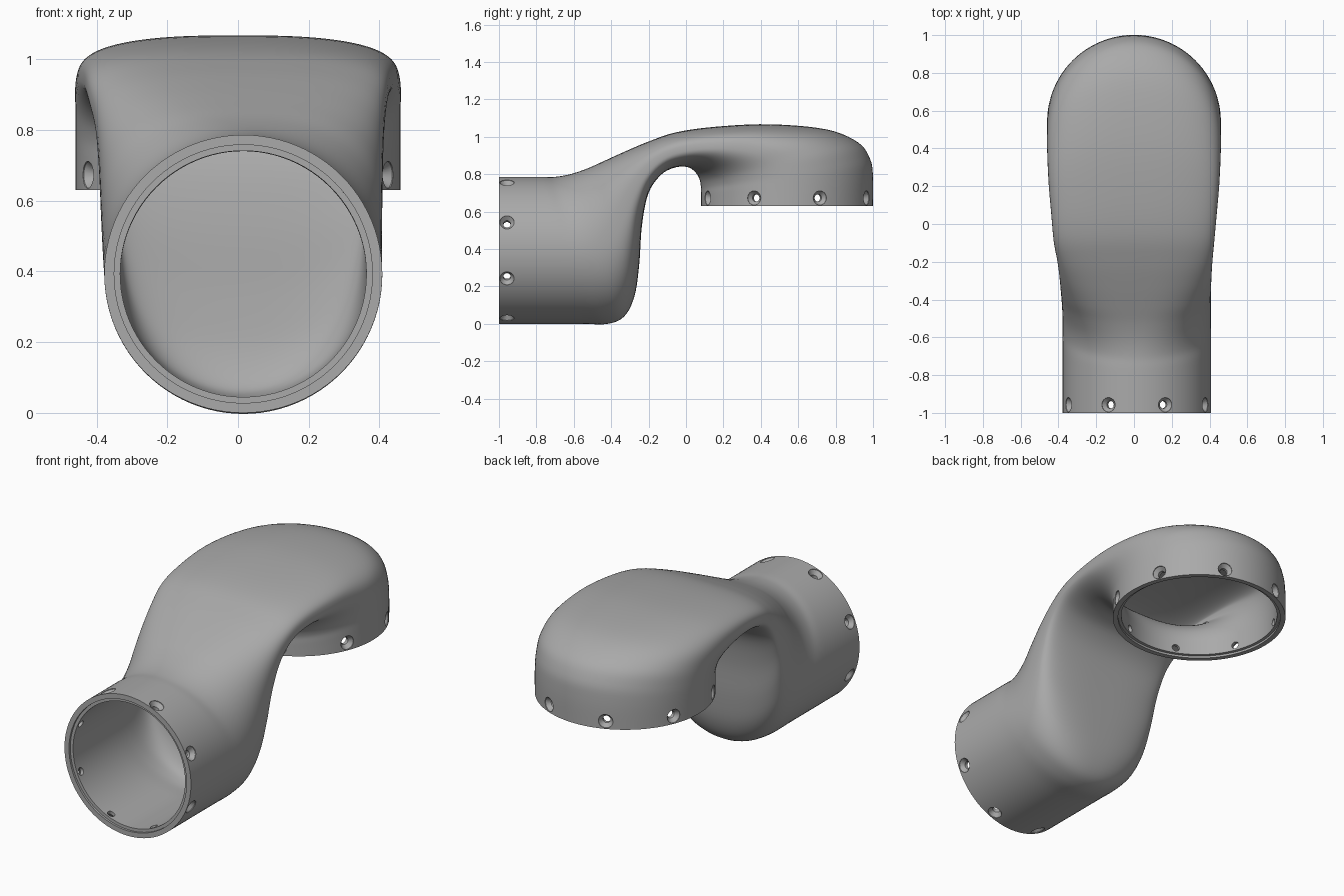
import bpy
import bmesh
import math
from mathutils import Vector, Matrix

if "Cube" in bpy.data.objects:
    bpy.data.objects.remove(bpy.data.objects["Cube"], do_unlink=True)

SIDES = 96
WALL = 0.045
FRONT_CENTRE, FRONT_RADIUS = Vector((0.015, -1, 0.393)), 0.393
CUP_CENTRE, CUP_RADIUS = Vector((0, 0.54, 0.63)), 0.46

grey = bpy.data.materials.new("matte grey")
grey.use_nodes = True
grey.diffuse_color = (0.4, 0.4, 0.4, 1)
grey.node_tree.nodes["Principled BSDF"].inputs["Base Color"].default_value = grey.diffuse_color


def skin(name, rings, open_ends=False):
    """Bridge equal rings of points into a tube, capped unless open."""
    bm = bmesh.new()
    loops = [[bm.verts.new(p) for p in ring] for ring in rings]
    count = len(loops[0])
    for a, b in zip(loops, loops[1:]):
        for i in range(count):
            j = (i + 1) % count
            bm.faces.new((a[i], a[j], b[j], b[i]))
    caps = [bm.faces.new(loops[0]), bm.faces.new(loops[-1])]
    bmesh.ops.recalc_face_normals(bm, faces=bm.faces)
    if open_ends:
        bmesh.ops.delete(bm, geom=caps, context='FACES_ONLY')
    mesh = bpy.data.meshes.new(name)
    bm.to_mesh(mesh)
    bm.free()
    mesh.materials.append(grey)
    obj = bpy.data.objects.new(name, mesh)
    bpy.context.collection.objects.link(obj)
    return obj


def power(v, n):
    return math.copysign(abs(v) ** (2 / n), v)


def section(y0, z0, y1, z1, half_width, squareness, x):
    """Tilted superellipse spanning an underside point and a top point."""
    low, high = Vector((x, y0, z0)), Vector((x, y1, z1))
    middle, half = (low + high) / 2, (high - low) / 2
    ring = []
    for i in range(SIDES):
        a = math.tau * i / SIDES
        ring.append(middle + half * power(math.sin(a), squareness)
                    + Vector((half_width * power(math.cos(a), squareness), 0, 0)))
    return ring


def smooth_path(rows, steps):
    """Catmull-Rom interpolation of the section table."""
    rows = [Vector(r) for r in rows]
    out = []
    for k in range(len(rows) - 1):
        a, b = rows[max(k - 1, 0)], rows[k]
        c, d = rows[k + 1], rows[min(k + 2, len(rows) - 1)]
        for s in range(steps):
            t = s / steps
            out.append(b + (c - a) * (t / 2) + (a * 2 - b * 5 + c * 4 - d) * (t * t / 2)
                       + (b * 3 - a - c * 3 + d) * (t ** 3 / 2))
    return out + [rows[-1]]


# Shell sections: underside y, z, top y, z, half width, squareness, centre x
SECTIONS = [
    (-1, 0, -1, .786, .393, 2, .015),
    (-.75, 0, -.87, .786, .393, 2, .015),
    (-.55, 0, -.77, .786, .393, 2, .015),
    (-.42, 0, -.7, .786, .393, 2, .015),
    (-.33, .04, -.62, .8, .393, 2.15, .014),
    (-.275, .15, -.53, .83, .395, 2.4, .012),
    (-.25, .32, -.44, .87, .398, 2.7, .01),
    (-.235, .53, -.33, .92, .402, 2.9, .008),
    (-.2, .7, -.2, .975, .41, 3, .005),
    (-.13, .8, -.05, 1.025, .425, 2.9, 0),
    (-.05, .838, .17, 1.055, .438, 2.8, 0),
    (.015, .836, .45, 1.067, .452, 2.6, 0),
    (.055, .805, .75, 1.04, .46, 2.3, 0),
    (.073, .77, .92, .97, .46, 2.1, 0),
    (.08, .73, .985, .88, .46, 2, 0),
    (.08, .69, 1, .78, .46, 2, 0),
    (.08, .63, 1, .63, .46, 2, 0),
]
shell = skin("link_shell", [section(*r) for r in smooth_path(SECTIONS, 5)], open_ends=True)
wall = shell.modifiers.new("wall", 'SOLIDIFY')
wall.thickness = WALL
wall.offset = -1


def turned(name, profile, origin, axis, sides):
    """Solid of revolution from (radius, distance along axis) pairs."""
    turn = axis.to_track_quat('Z', 'Y').to_matrix().to_4x4()
    place = Matrix.Translation(origin) @ turn
    return skin(name, [[place @ Vector((r * math.cos(math.tau * i / sides),
                                       r * math.sin(math.tau * i / sides), d))
                        for i in range(sides)] for r, d in profile])


# Cutters for rim seats and countersunk screw holes
cutters = []
for label, centre, radius, axis, u in (
        ("front", FRONT_CENTRE, FRONT_RADIUS, Vector((0, 1, 0)), Vector((0, 0, 1))),
        ("cup", CUP_CENTRE, CUP_RADIUS, Vector((0, 0, 1)), Vector((0, 1, 0)))):
    seat = radius - 0.028
    cutters.append(turned(label + "_rim_seat", [(seat, -0.02), (seat, 0.012)],
                          centre, axis, SIDES))
    for k in range(8):
        a = math.tau * (k + 0.5) / 8
        out = u * math.cos(a) + Vector((1, 0, 0)) * math.sin(a)
        hole = [(0.04, 0.03), (0.038, -0.004), (0.02, -0.026), (0.02, -0.08)]
        cutters.append(turned(label + "_screw_hole", hole,
                              centre + axis * 0.043 + out * radius, out, 24))

helpers = bpy.data.collections.new("cutters")
for cutter in cutters:
    cutter.hide_render = True
    helpers.objects.link(cutter)
cut = shell.modifiers.new("cut", 'BOOLEAN')
cut.operand_type = 'COLLECTION'
cut.collection = helpers
cut.operation = 'DIFFERENCE'
cut.solver = 'EXACT'

# Bake the cuts, drop the cutters and shade
bpy.ops.object.select_all(action='DESELECT')
shell.select_set(True)
bpy.context.view_layer.objects.active = shell
for name in ("wall", "cut"):
    bpy.ops.object.modifier_apply(modifier=name)
for cutter in cutters:
    bpy.data.objects.remove(cutter, do_unlink=True)
bpy.data.collections.remove(helpers)
bpy.ops.object.shade_smooth_by_angle(angle=math.radians(30))
